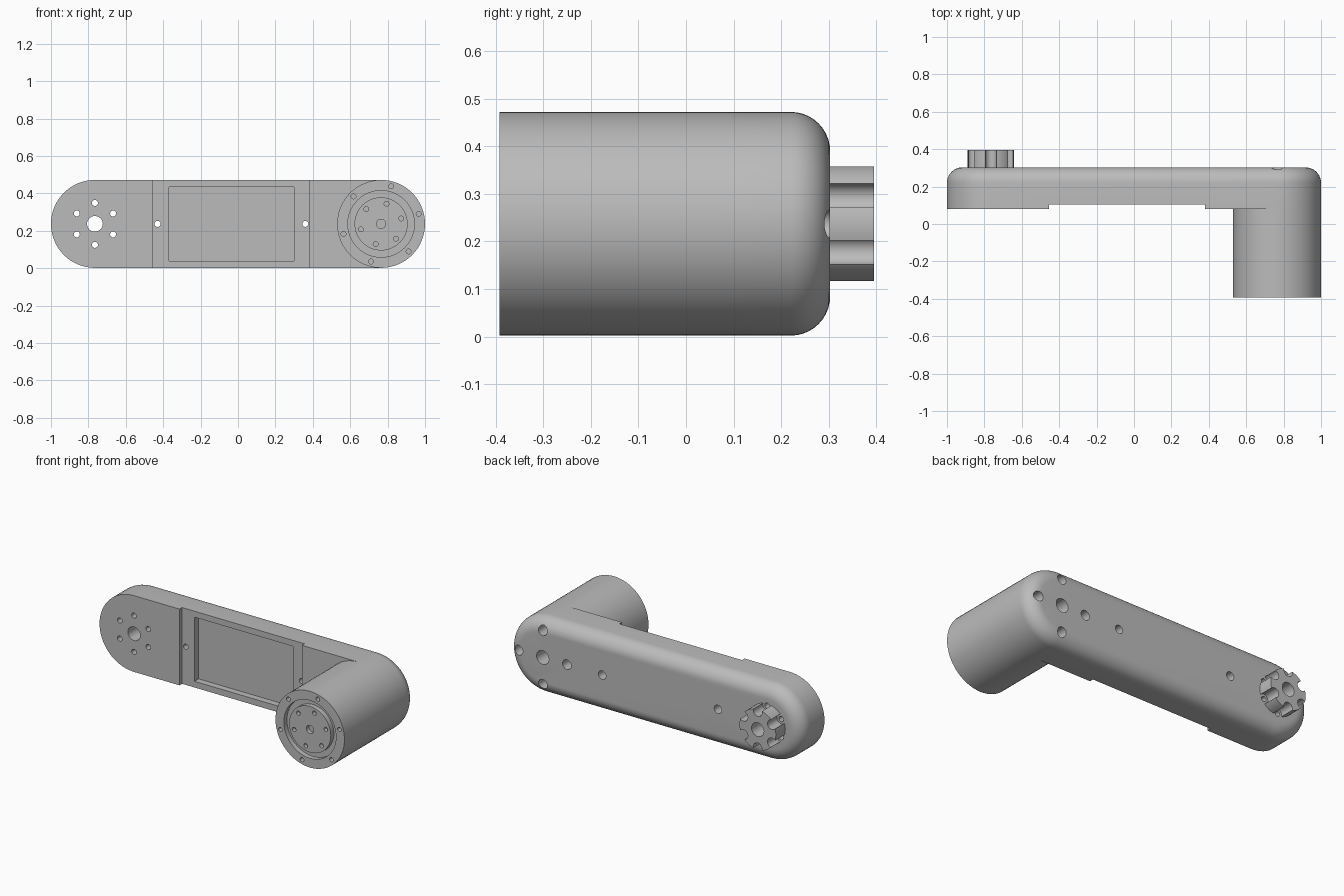
import bpy, bmesh, math
from mathutils import Matrix

cube = bpy.data.objects.get("Cube")
if cube:
    bpy.data.objects.remove(cube, do_unlink=True)

MID = 0.237            # height of the arm's long axis
R = 0.235              # radius of the rounded ends
END = 1 - R            # distance of the end centres from the middle
FRONT, BACK = 0.08, 0.303
TIP, FACE = 0.395, -0.392

metal = bpy.data.materials.new("plain grey metal")
metal.use_nodes = True
grey = (0.5, 0.5, 0.5, 1)
metal.diffuse_color = grey
metal.node_tree.nodes["Principled BSDF"].inputs["Base Color"].default_value = grey


def add_object(name, bm):
    bmesh.ops.recalc_face_normals(bm, faces=bm.faces)
    mesh = bpy.data.meshes.new(name)
    bm.to_mesh(mesh)
    bm.free()
    mesh.materials.append(metal)
    obj = bpy.data.objects.new(name, mesh)
    bpy.context.collection.objects.link(obj)
    return obj


def rod(name, x, z, radius, y0, y1, sides=24):
    """Cylinder lying along y."""
    bm = bmesh.new()
    place = Matrix.Translation((x, (y0 + y1) / 2, z)) @ Matrix.Rotation(math.pi / 2, 4, "X")
    bmesh.ops.create_cone(bm, cap_ends=True, segments=sides, radius1=radius,
                          radius2=radius, depth=y1 - y0, matrix=place)
    return add_object(name, bm)


def box(name, x0, x1, y0, y1, z0, z1):
    bm = bmesh.new()
    place = Matrix.Translation(((x0 + x1) / 2, (y0 + y1) / 2, (z0 + z1) / 2))
    bmesh.ops.create_cube(bm, size=1, matrix=place @ Matrix.Diagonal((x1 - x0, y1 - y0, z1 - z0, 1)))
    return add_object(name, bm)


def cut(target, cutters):
    """Subtract every cutter from the target and discard the cutters."""
    for cutter in cutters:
        cutter.hide_render = True
        mod = target.modifiers.new("cut", "BOOLEAN")
        mod.operation, mod.solver, mod.object = "DIFFERENCE", "EXACT", cutter
    evaluated = target.evaluated_get(bpy.context.evaluated_depsgraph_get())
    result = bpy.data.meshes.new_from_object(evaluated)
    target.modifiers.clear()
    target.data = result
    for cutter in cutters:
        bpy.data.objects.remove(cutter, do_unlink=True)


def circle_of_rods(x, ring, radius, start, y0, y1, count=6):
    rods = []
    for i in range(count):
        a = math.radians(start) + i * math.tau / count
        rods.append(rod("cutter", x + ring * math.cos(a), MID + ring * math.sin(a), radius, y0, y1))
    return rods


def rounded_arm():
    """Stadium outline swept to the back, closing over a quarter-round edge."""
    fillet, steps, half = 0.083, 10, 32
    layers = [(FRONT, R)]
    for i in range(steps + 1):
        a = i / steps * math.pi / 2
        layers.append((BACK - fillet + fillet * math.sin(a), R - fillet + fillet * math.cos(a)))
    bm = bmesh.new()
    rings = []
    for y, radius in layers:
        ring = []
        for side in (1, -1):
            for i in range(half + 1):
                a = -math.pi / 2 + i * math.pi / half
                ring.append(bm.verts.new((side * (END + radius * math.cos(a)), y,
                                          MID + side * radius * math.sin(a))))
        rings.append(ring)
    for low, high in zip(rings, rings[1:]):
        for i in range(len(low)):
            j = (i + 1) % len(low)
            bm.faces.new((low[i], low[j], high[j], high[i]))
    bm.faces.new(rings[0])
    bm.faces.new(rings[-1])
    return add_object("arm_body", bm)


# Arm with its front recess, pocket and screw holes
arm = rounded_arm()
cutters = [box("cutter", -0.455, 0.38, 0, 0.105, -0.1, 0.6),
           box("cutter", -0.37, 0.3, 0.05, 0.145, 0.04, 0.435),
           rod("cutter", -END, MID, 0.042, 0, 0.5, 32),
           rod("cutter", END, MID, 0.042, 0.2, 0.5, 32)]
cutters += circle_of_rods(-END, 0.112, 0.016, 30, 0, 0.5)
cutters += circle_of_rods(END, 0.165, 0.03, 0, 0.2, 0.5, 4)
for x in (-0.43, 0.36):
    cutters += [rod("cutter", x, MID, 0.016, 0, 0.5), rod("cutter", x, MID, 0.026, 0.2, 0.5)]
cut(arm, cutters)

# Notched coupling on the back
coupling = rod("coupling", -END, MID, 0.124, BACK, TIP, 64)
cut(coupling, [rod("cutter", -END, MID, 0.042, 0.2, 0.5, 32)]
    + circle_of_rods(-END, 0.112, 0.03, 30, 0.2, 0.5))

# Motor housing, with a sunken centre for the output disc
housing = rod("motor_housing", END, MID, R, FACE, FRONT, 64)
floor = FACE + 0.03
cut(housing, [rod("cutter", END, MID, 0.178, -0.5, floor, 64)]
    + circle_of_rods(END, 0.208, 0.013, 15, -0.5, floor))

# Output disc set flush inside the housing
disc = rod("output_disc", END, MID, 0.142, FACE, floor, 64)
cut(disc, [rod("cutter", END, MID, 0.025, -0.5, floor - 0.005)]
    + circle_of_rods(END, 0.112, 0.013, 15, -0.5, floor - 0.005))

# Smooth curves with crisp edges
bpy.ops.object.select_all(action="DESELECT")
for obj in (arm, coupling, housing, disc):
    obj.select_set(True)
bpy.context.view_layer.objects.active = arm
bpy.ops.object.shade_smooth_by_angle(angle=math.radians(30))
